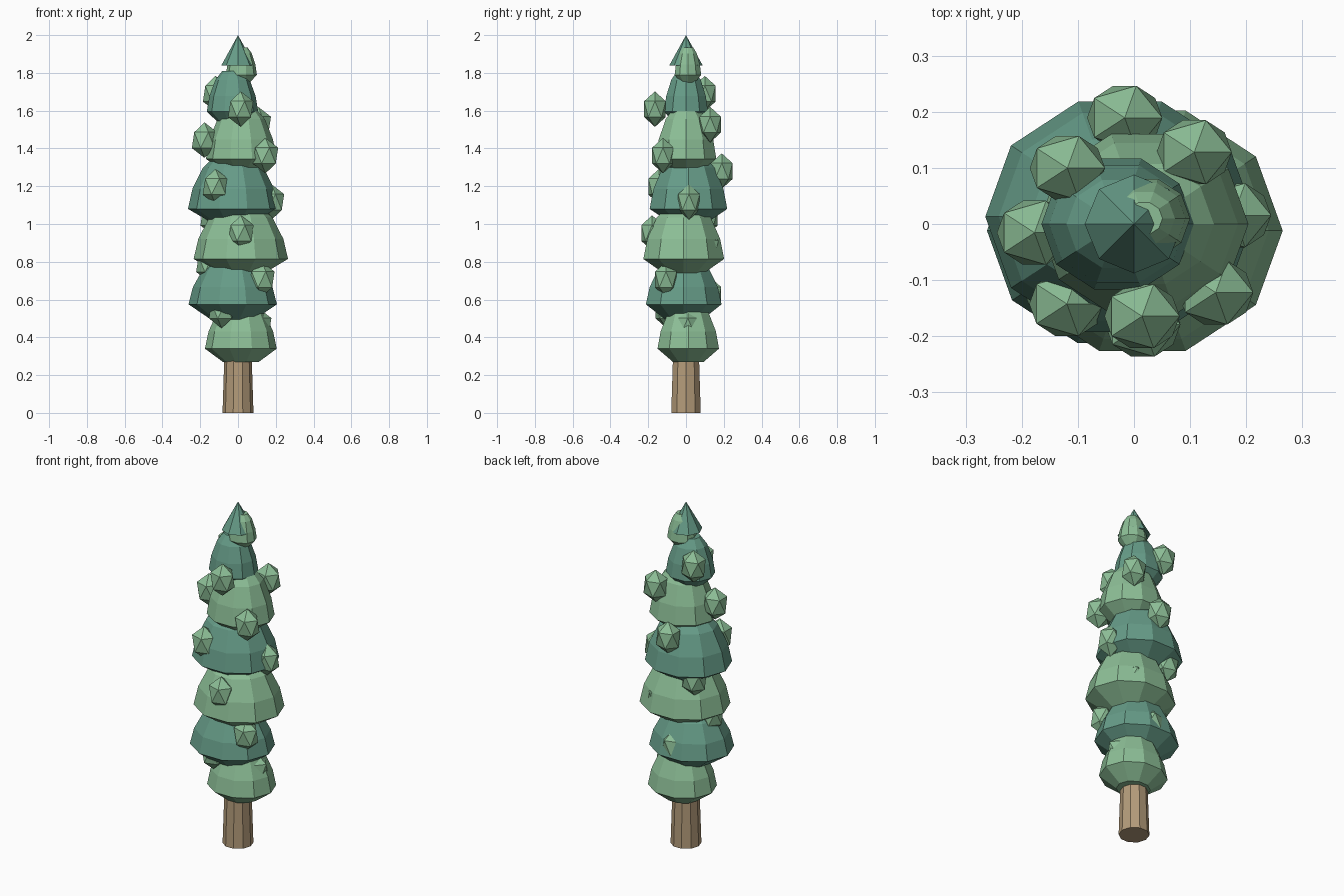
import bpy, bmesh, math

if "Cube" in bpy.data.objects:
    bpy.data.objects.remove(bpy.data.objects["Cube"])

SIDES = 10


def material(name, rgb):
    lin = [(c / 255 / 12.92) if c < 11 else ((c / 255 + 0.055) / 1.055) ** 2.4 for c in rgb]
    m = bpy.data.materials.new(name)
    m.diffuse_color = (*lin, 1)
    m.use_nodes = True
    m.node_tree.nodes["Principled BSDF"].inputs["Base Color"].default_value = m.diffuse_color
    return m


LIGHT = material("light_green", (140, 190, 150))
DARK = material("dark_green", (102, 156, 136))
BARK = material("bark_brown", (180, 156, 122))


def add_object(name, bm, mat):
    bmesh.ops.recalc_face_normals(bm, faces=bm.faces)
    mesh = bpy.data.meshes.new(name)
    bm.to_mesh(mesh)
    bm.free()
    mesh.materials.append(mat)
    ob = bpy.data.objects.new(name, mesh)
    bpy.context.collection.objects.link(ob)
    return ob


def lathe(name, profile, mat, cx=0, cy=0, sides=SIDES, ysc=1.0):
    """Flat-faced turned shape from (radius, z) pairs, capped at both ends."""
    bm = bmesh.new()
    rings = []
    for r, z in profile:
        rings.append([bm.verts.new((cx + r * math.cos(math.tau * i / sides),
                                    cy + r * ysc * math.sin(math.tau * i / sides), z))
                      for i in range(sides)])
    for a, b in zip(rings, rings[1:]):
        for i in range(sides):
            j = (i + 1) % sides
            bm.faces.new((a[i], a[j], b[j], b[i]))
    bm.faces.new(rings[0][::-1])
    bm.faces.new(rings[-1])
    return add_object(name, bm, mat)


# Trunk
lathe("trunk", [(0.082, 0), (0.073, 0.28), (0.068, 0.45)], BARK)

# Foliage tiers: centre x, centre y, radius, underside z, widest z, height above widest
tiers = [
    (0.015, 0.012, 0.190, 0.270, 0.340, 0.24),
    (-0.028, -0.012, 0.234, 0.495, 0.575, 0.24),
    (0.015, -0.012, 0.250, 0.740, 0.815, 0.28),
    (-0.025, 0.013, 0.240, 1.010, 1.080, 0.28),
    (0.017, 0.000, 0.187, 1.280, 1.345, 0.27),
    (-0.029, 0.000, 0.136, 1.530, 1.595, 0.215),
    (0.018, 0.010, 0.082, 1.745, 1.790, 0.145),
]
for n, (cx, cy, r, z0, z1, h) in enumerate(tiers):
    profile = [(r * 0.5, z0), (r, z1), (r * 0.9, z1 + h * 0.38),
               (r * 0.67, z1 + h * 0.78), (r * 0.4, z1 + h)]
    lathe(f"foliage_tier_{n + 1}", profile, DARK if n % 2 else LIGHT, cx, cy, ysc=0.9)

# Pointed tip
bm = bmesh.new()
bmesh.ops.create_cone(bm, cap_ends=True, segments=8, radius1=0.088, radius2=0, depth=0.16)
bmesh.ops.translate(bm, verts=bm.verts, vec=(0, 0, 1.92))
add_object("tip", bm, DARK)

# Leaf clumps spiralling down around the tree
radii = [0.155, 0.165, 0.167, 0.178, 0.19, 0.19, 0.186, 0.178,
         0.172, 0.18, 0.15, 0.155, 0.165, 0.13, 0.135, 0.11]
for i, rad in enumerate(radii):
    a = math.radians(140 + 135 * i)
    bm = bmesh.new()
    bmesh.ops.create_icosphere(bm, subdivisions=1, radius=1)
    bmesh.ops.scale(bm, verts=bm.verts, vec=(0.075, 0.067, 0.094))
    bmesh.ops.translate(bm, verts=bm.verts,
                        vec=(rad * math.cos(a), rad * math.sin(a), 1.69 - 0.082 * i))
    add_object(f"leaf_clump_{i + 1}", bm, LIGHT)
